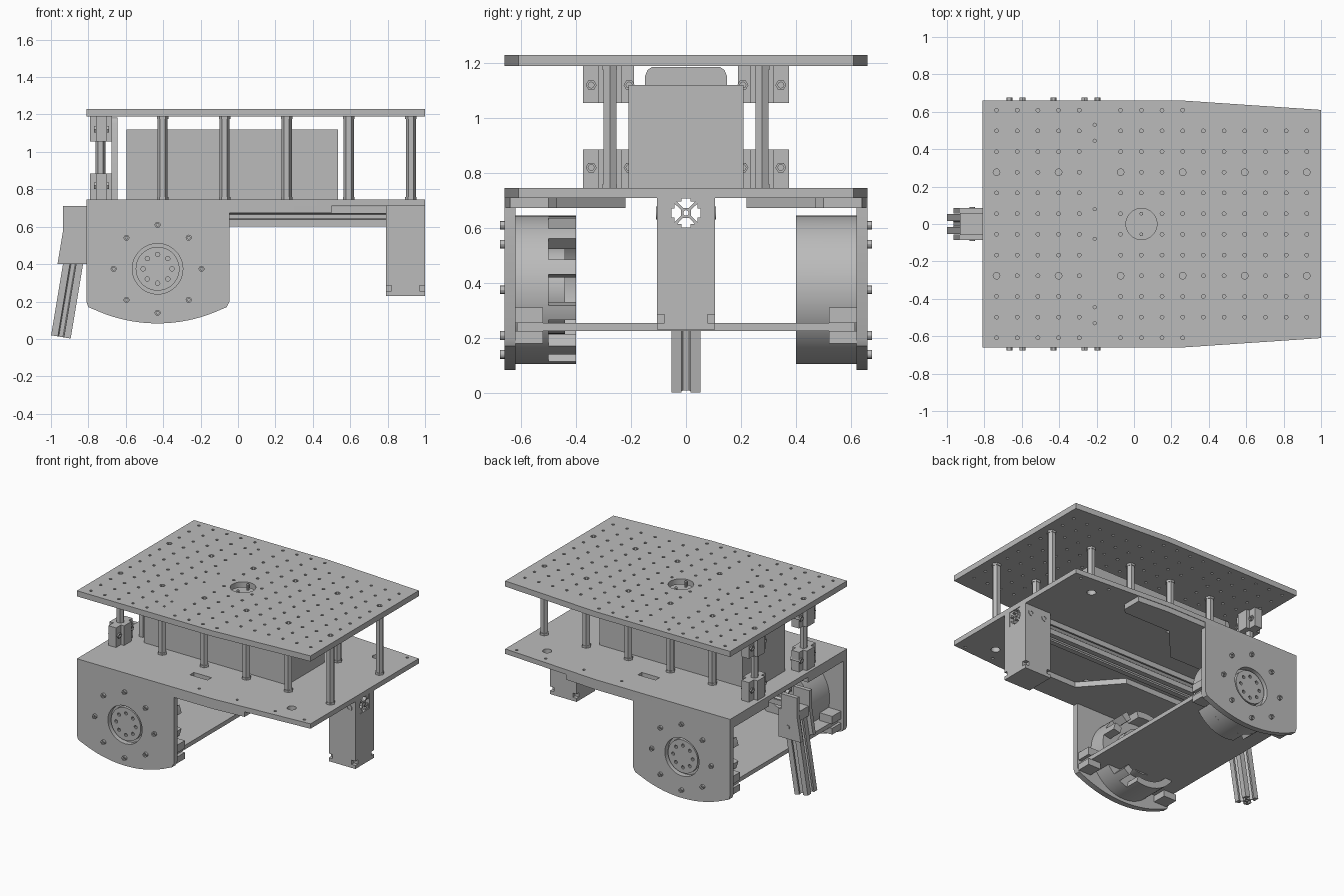
import bpy, bmesh, math
from mathutils import Vector, Matrix

cube = bpy.data.objects.get("Cube")
if cube:
    bpy.data.objects.remove(cube, do_unlink=True)

grey = bpy.data.materials.new("machined grey")
grey.use_nodes = True
grey.diffuse_color = (0.5, 0.5, 0.5, 1)
grey.node_tree.nodes["Principled BSDF"].inputs["Base Color"].default_value = (0.5, 0.5, 0.5, 1)

AXES = {"x": lambda u, v, w: (w, u, v),
        "y": lambda u, v, w: (u, w, v),
        "z": lambda u, v, w: (u, v, w)}


def circle(u, v, r, n=12):
    return [(u + r * math.cos(math.tau * i / n), v + r * math.sin(math.tau * i / n)) for i in range(n)]


def rect(u0, u1, v0, v1):
    return [(u0, v0), (u1, v0), (u1, v1), (u0, v1)]


def prism(name, loops, lo, hi, axis="z"):
    """Extrude an outline with holes along one axis."""
    lo, hi = min(lo, hi), max(lo, hi)
    curve = bpy.data.curves.new(name, "CURVE")
    curve.dimensions = "2D"
    curve.fill_mode = "BOTH"
    curve.extrude = (hi - lo) / 2
    for loop in loops:
        spline = curve.splines.new("POLY")
        spline.points.add(len(loop) - 1)
        for point, (u, v) in zip(spline.points, loop):
            point.co = (u, v, 0, 1)
        spline.use_cyclic_u = True
    helper = bpy.data.objects.new(name, curve)
    bpy.context.collection.objects.link(helper)
    graph = bpy.context.evaluated_depsgraph_get()
    mesh = bpy.data.meshes.new_from_object(helper.evaluated_get(graph))
    bpy.data.objects.remove(helper, do_unlink=True)
    bm = bmesh.new()
    bm.from_mesh(mesh)
    for vert in bm.verts:
        u, v, w = vert.co
        vert.co = AXES[axis](u, v, w + (lo + hi) / 2)
    bmesh.ops.remove_doubles(bm, verts=bm.verts, dist=0.00005)
    bmesh.ops.recalc_face_normals(bm, faces=bm.faces)
    bm.to_mesh(mesh)
    bm.free()
    mesh.materials.clear()
    mesh.materials.append(grey)
    obj = bpy.data.objects.new(name, mesh)
    bpy.context.collection.objects.link(obj)
    return obj


def box(name, x0, x1, y0, y1, z0, z1):
    return prism(name, [rect(x0, x1, y0, y1)], z0, z1)


def mirrored(points):
    return points + [(u, -v) for u, v in reversed(points)]


def sector(u, v, r0, r1, a0, a1, n):
    angles = [math.radians(a0 + (a1 - a0) * i / n) for i in range(n + 1)]
    return [(u + r * math.cos(a), v + r * math.sin(a))
            for r, run in ((r1, angles), (r0, angles[::-1])) for a in run]


# Top deck with a regular hole grid
outline = mirrored([(-0.81, 0.66), (0.26, 0.66), (1.0, 0.61)])
PITCH = 0.1106
columns = [-0.735 + PITCH * k for k in range(16)]
post_x = columns[::3]
holes = [circle(0.04, 0, 0.083, 40)]
for k, x in enumerate(columns):
    if k == 5:
        holes += [circle(-0.21, s * y, 0.009, 8) for s in (-1, 1) for y in (0.08, 0.445, 0.53)]
        continue
    for row in range(6):
        y = PITCH * (row + 0.5)
        if row == 5 and x > 0.3:
            continue
        big = row == 2 and k % 3 == 0
        holes += [circle(x, s * y, 0.018 if big else 0.01, 10) for s in (-1, 1)]
prism("top_deck", [outline] + holes, 1.19, 1.23)

# Lower deck with slots and a few access holes
holes = []
for s in (-1, 1):
    holes += [rect(-0.07, 0.07, s * 0.42 - 0.022, s * 0.42 + 0.022), circle(0.76, s * 0.48, 0.03, 16)]
    holes += [circle(x, s * 0.58, 0.01, 8) for x in (0.1, 0.4, 0.7, 0.93)]
prism("lower_deck", [outline] + holes, 0.71, 0.745)

# Standoffs between the decks
for s in (-1, 1):
    for x in post_x:
        prism("standoff", [circle(x, s * 0.277, 0.027, 6), circle(x, s * 0.277, 0.013, 8)], 0.745, 1.19)
        for z in (0.745, 1.175):
            prism("standoff_collar", [circle(x, s * 0.277, 0.031, 6)], z, z + 0.015)

# Corner clamp blocks at the rear standoffs
for s in (-1, 1):
    for z0, z1, zc in ((0.745, 0.885, 0.82), (1.055, 1.19, 1.12)):
        bolt_y = (s * 0.345, s * 0.207)
        prism("clamp_block", [rect(*sorted((s * 0.375, s * 0.19)), z0, z1)], -0.76, -0.7, "x")
        box("clamp_foot", -0.79, -0.675, s * 0.235, s * 0.32, z0, z1)
        for y in bolt_y:
            prism("clamp_bolt", [circle(y, zc, 0.02, 6), circle(y, zc, 0.011, 8)], -0.77, -0.69, "x")

# Battery and the rear connector panel
box("battery", -0.595, 0.535, -0.21, 0.21, 0.745, 1.12)
panel = mirrored([(0.745, 0.15), (1.15, 0.15), (1.175, 0.14), (1.185, 0.125)])
prism("rear_panel", [[(y, z) for z, y in panel]], -0.675, -0.645, "x")

# Slotted rail profile, repeated by quarter turns
H = 0.053
quarter = [(H, -H), (H, -0.016), (0.041, -0.016), (0.041, -0.033), (0.018, -0.011),
           (0.018, 0.011), (0.041, 0.033), (0.041, 0.016), (H, 0.016)]
rail = []
for turn in range(4):
    spin = Matrix.Rotation(turn * math.pi / 2, 2)
    rail += [tuple(spin @ Vector(p)) for p in quarter]
RAIL_Z = 0.655
bore = circle(0, 0, 0.01, 12)
prism("centre_rail", [[(u, v + RAIL_Z) for u, v in loop] for loop in (rail, bore)], -0.8, 0.995, "x")

# Tilted rear leg
leg = prism("rear_leg", [rail, bore], 0, 0.53)
leg.matrix_world = Matrix.Translation((-0.947, 0, 0.011)) @ Matrix.Rotation(math.radians(9.5), 4, "Y")

# Leg mount: two cheeks joined by a top and a lower web
cheek = [(-0.81, 0.4), (-0.81, 0.71), (-0.935, 0.71), (-0.935, 0.58), (-0.965, 0.4)]
for s in (-1, 1):
    prism("leg_mount_cheek", [cheek], s * 0.055, s * 0.085, "y")
    prism("leg_mount_bolt", [circle(-0.865, 0.485, 0.014)], s * 0.08, s * 0.091, "y")
box("leg_mount_web", -0.93, -0.81, -0.06, 0.06, 0.53, 0.6)
box("leg_mount_back", -0.82, -0.79, -0.085, 0.085, 0.4, 0.6)

# Front leg post: a block with a square rail socket and notched corners
post = prism("front_post", [rect(-0.105, 0.105, 0.23, 0.71),
                            rect(-H, H, RAIL_Z - H, RAIL_Z + H)], 0.79, 1.0, "x")
for s in (-1, 1):
    for x in (0.79, 1.0):
        cutter = box("notch_cutter", x - 0.03, x + 0.03, s * 0.105 - 0.027, s * 0.105 + 0.027, 0.255, 0.285)
        cutter.hide_render = True
        cutter.hide_set(True)
        cutter.display_type = "WIRE"
        cut = post.modifiers.new("notch", "BOOLEAN")
        cut.operation = "DIFFERENCE"
        cut.solver = "EXACT"
        cut.object = cutter
        graph = bpy.context.evaluated_depsgraph_get()
        result = bpy.data.meshes.new_from_object(post.evaluated_get(graph))
        post.modifiers.clear()
        post.data = result
        bpy.data.objects.remove(cutter, do_unlink=True)
    for x in (0.84, 0.95):
        prism("post_bolt", [circle(x, RAIL_Z, 0.024, 16), circle(x, RAIL_Z, 0.012, 6)],
              s * 0.1, s * 0.109, "y")

# Wheel drive sides
CX, CZ, R = -0.43, 0.375, 0.81
drop = [(CX + dx, 0.893 - math.sqrt(R * R - dx * dx)) for dx in [0.33 * (1 - i / 12) for i in range(25)]]
side = ([(-0.81, 0.71), (-0.045, 0.71), (-0.045, 0.2), (-0.06, 0.17)] + drop +
        [(-0.8, 0.17), (-0.81, 0.2)])
eighths = [math.tau * k / 8 for k in range(8)]
for s in (-1, 1):
    prism("side_bracket", [side, circle(CX, CZ, 0.135, 48)], s * 0.62, s * 0.66, "y")
    flange = [(-0.81, 0.22), (-0.12, 0.22), (0.1, 0.47), (0.47, 0.47), (0.5, 0.5),
              (0.5, 0.64), (0.26, 0.657), (-0.81, 0.657)]
    prism("bracket_flange", [[(x, s * y) for x, y in flange]], 0.672, 0.71)
    for a in eighths:
        u, v = CX + 0.235 * math.cos(a), CZ + 0.235 * math.sin(a)
        prism("bracket_bolt", [circle(u, v, 0.016), circle(u, v, 0.008, 6)], s * 0.65, s * 0.676, "y")
    # Hub face with a bolt circle
    hub_holes = [circle(CX + 0.077 * math.cos(a), CZ + 0.077 * math.sin(a), 0.012, 10) for a in eighths]
    prism("hub_face", [circle(CX, CZ, 0.117, 48)] + hub_holes, s * 0.61, s * 0.65, "y")
    # Motor body and its open inner rim
    prism("motor_body", [circle(CX, CZ, 0.27, 64)], s * 0.5, s * 0.622, "y")
    prism("motor_core", [circle(CX, CZ, 0.16, 40), circle(CX, CZ, 0.07, 24)], s * 0.44, s * 0.5, "y")
    start = 75 if s < 0 else -105
    prism("motor_rim", [sector(CX, CZ, 0.225, 0.27, start, start + 210, 40)], s * 0.4, s * 0.5, "y")
    for a in (-55, -18, 18, 50):
        mid = a + (0 if s < 0 else 180)
        prism("rim_post", [sector(CX, CZ, 0.215, 0.27, mid - 6, mid + 6, 4)], s * 0.4, s * 0.5, "y")
    # Corner lugs that hold the cross plate
    for x in (-0.155, -0.79):
        for z0, z1 in ((0.18, 0.225), (0.255, 0.31)):
            box("plate_lug", x, x + 0.1, s * 0.52, s * 0.625, z0, z1)

# Cross plate joining both sides
box("cross_plate", -0.77, -0.08, -0.615, 0.615, 0.225, 0.255)

# Smooth round walls, keep edges sharp
bpy.ops.object.select_all(action="DESELECT")
for obj in bpy.context.scene.objects:
    if obj.type == "MESH" and grey.name in obj.data.materials:
        obj.select_set(True)
        bpy.context.view_layer.objects.active = obj
bpy.ops.object.shade_smooth_by_angle(angle=math.radians(30))
